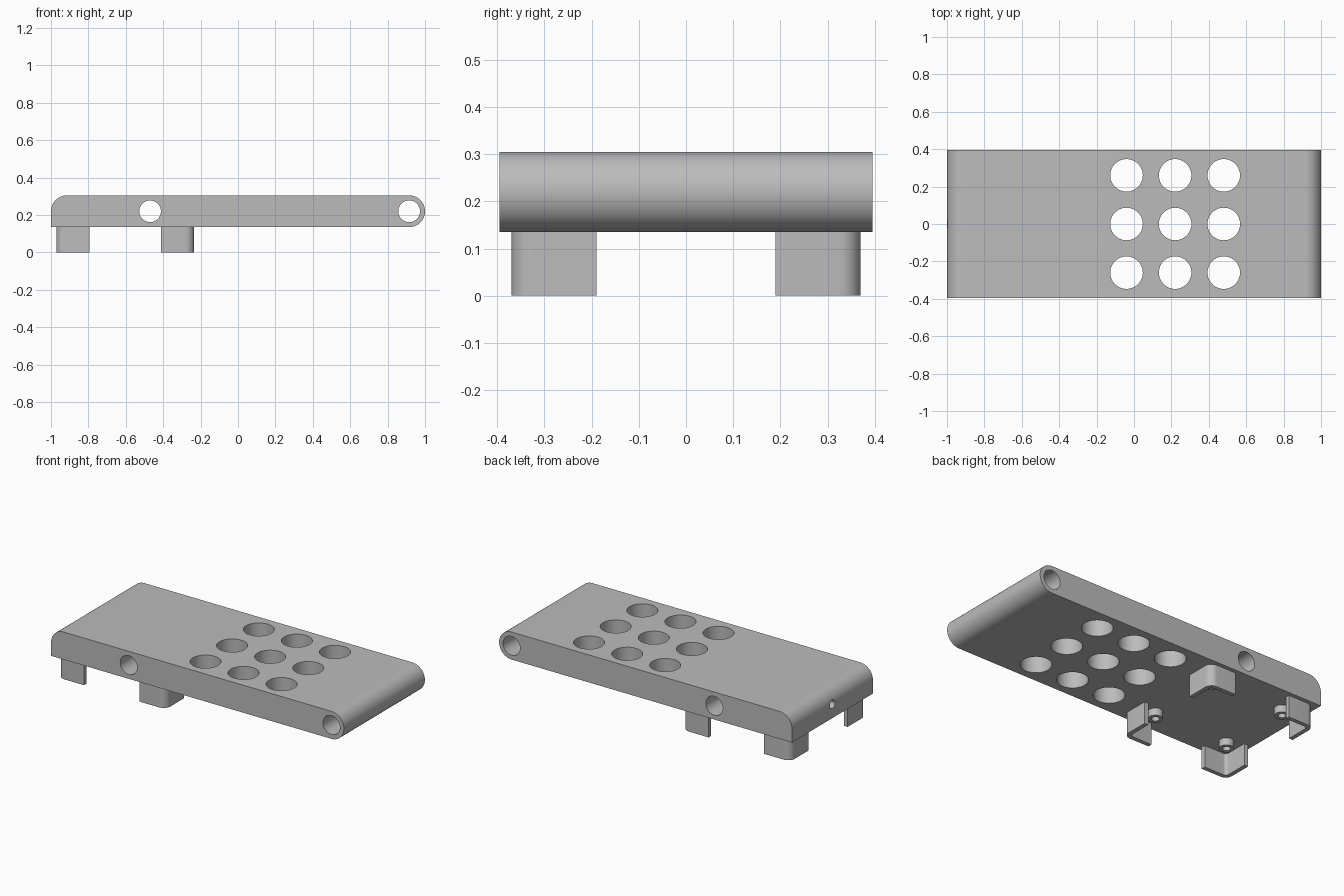
import bpy, bmesh
from math import pi, cos, sin, radians
from mathutils import Matrix

if "Cube" in bpy.data.objects:
    bpy.data.objects.remove(bpy.data.objects["Cube"], do_unlink=True)

grey = bpy.data.materials.new("light grey")
grey.use_nodes = True
grey.diffuse_color = (0.5, 0.5, 0.5, 1)
grey.node_tree.nodes["Principled BSDF"].inputs["Base Color"].default_value = (0.5, 0.5, 0.5, 1)

BASE, TOP, HALF_Y = 0.135, 0.305, 0.395
R = (TOP - BASE) / 2
MID = BASE + R
FOOT_X = -0.603          # centre of the four feet


def finish(bm, name):
    bmesh.ops.recalc_face_normals(bm, faces=bm.faces)
    mesh = bpy.data.meshes.new(name)
    bm.to_mesh(mesh)
    bm.free()
    obj = bpy.data.objects.new(name, mesh)
    bpy.context.collection.objects.link(obj)
    mesh.materials.append(grey)
    return obj


def prism(name, points, direction):
    """Extrude a closed outline along a direction."""
    bm = bmesh.new()
    face = bm.faces.new([bm.verts.new(p) for p in points])
    ext = bmesh.ops.extrude_face_region(bm, geom=[face])
    moved = [v for v in ext["geom"] if isinstance(v, bmesh.types.BMVert)]
    bmesh.ops.translate(bm, verts=moved, vec=direction)
    return finish(bm, name)


def cylinder(name, radius, length, centre, axis="Z", segments=48):
    bm = bmesh.new()
    turn = {"Z": Matrix(), "Y": Matrix.Rotation(pi / 2, 4, "X"),
            "X": Matrix.Rotation(pi / 2, 4, "Y")}[axis]
    bmesh.ops.create_cone(bm, cap_ends=True, segments=segments, radius1=radius,
                          radius2=radius, depth=length,
                          matrix=Matrix.Translation(centre) @ turn)
    return finish(bm, name)


def cut(obj, cutter):
    cutter.hide_render = True
    mod = obj.modifiers.new("cut", "BOOLEAN")
    mod.operation, mod.solver, mod.object = "DIFFERENCE", "EXACT", cutter
    bpy.context.view_layer.objects.active = obj
    bpy.ops.object.modifier_apply(modifier=mod.name)
    bpy.data.objects.remove(cutter, do_unlink=True)


def smooth(obj):
    bpy.ops.object.select_all(action="DESELECT")
    obj.select_set(True)
    bpy.context.view_layer.objects.active = obj
    bpy.ops.object.shade_smooth_by_angle(angle=radians(30))


def arc(cx, cy, r, start, end, n):
    for i in range(n + 1):
        a = radians(start + (end - start) * i / n)
        yield cx + r * cos(a), cy + r * sin(a)


# Deck: full round at one end, rounded upper edge at the other
profile = [(-1, BASE)]
profile += arc(1 - R, MID, R, -90, 90, 32)
profile += arc(R - 1, MID, R, 90, 180, 16)
deck = prism("deck", [(x, -HALF_Y, z) for x, z in profile], (0, 2 * HALF_Y, 0))

# Grid of round openings
for i in range(3):
    for j in (-1, 0, 1):
        cut(deck, cylinder("opening_cutter", 0.087, 1, (-0.04 + 0.26 * i, 0.26 * j, MID)))

# Rod holes across the width and a small hole in the end
for x in (-0.47, 1 - R):
    cut(deck, cylinder("rod_cutter", 0.058, 2, (x, 0, MID), "Y"))
cut(deck, cylinder("end_cutter", 0.025, 0.6, (-0.8, 0, MID), "X", 24))
smooth(deck)

# Corner feet with hollow bosses inside them
THICK, ROUND = 0.026, 0.045
INNER, OUTER_X, OUTER_Y = 0.19, 0.368, 0.37
for side_x, x_name in ((-1, "right"), (1, "left")):
    for side_y, y_name in ((-1, "front"), (1, "back")):
        outline = [(INNER, OUTER_Y)]
        outline += arc(OUTER_X - ROUND, OUTER_Y - ROUND, ROUND, 90, 0, 8)
        outline += [(OUTER_X, INNER), (OUTER_X - THICK, INNER)]
        outline += arc(OUTER_X - ROUND, OUTER_Y - ROUND, ROUND - THICK, 0, 90, 8)
        outline += [(INNER, OUTER_Y - THICK)]
        points = [(FOOT_X + side_x * x, side_y * y, 0) for x, y in outline]
        smooth(prism(f"{y_name}_{x_name}_foot", points, (0, 0, BASE)))

        bx, by = FOOT_X + side_x * 0.253, side_y * 0.235
        boss = cylinder(f"{y_name}_{x_name}_boss", 0.042, 0.045, (bx, by, BASE - 0.0225), segments=32)
        cut(boss, cylinder("boss_cutter", 0.022, 0.08, (bx, by, BASE - 0.038), segments=32))
        smooth(boss)
